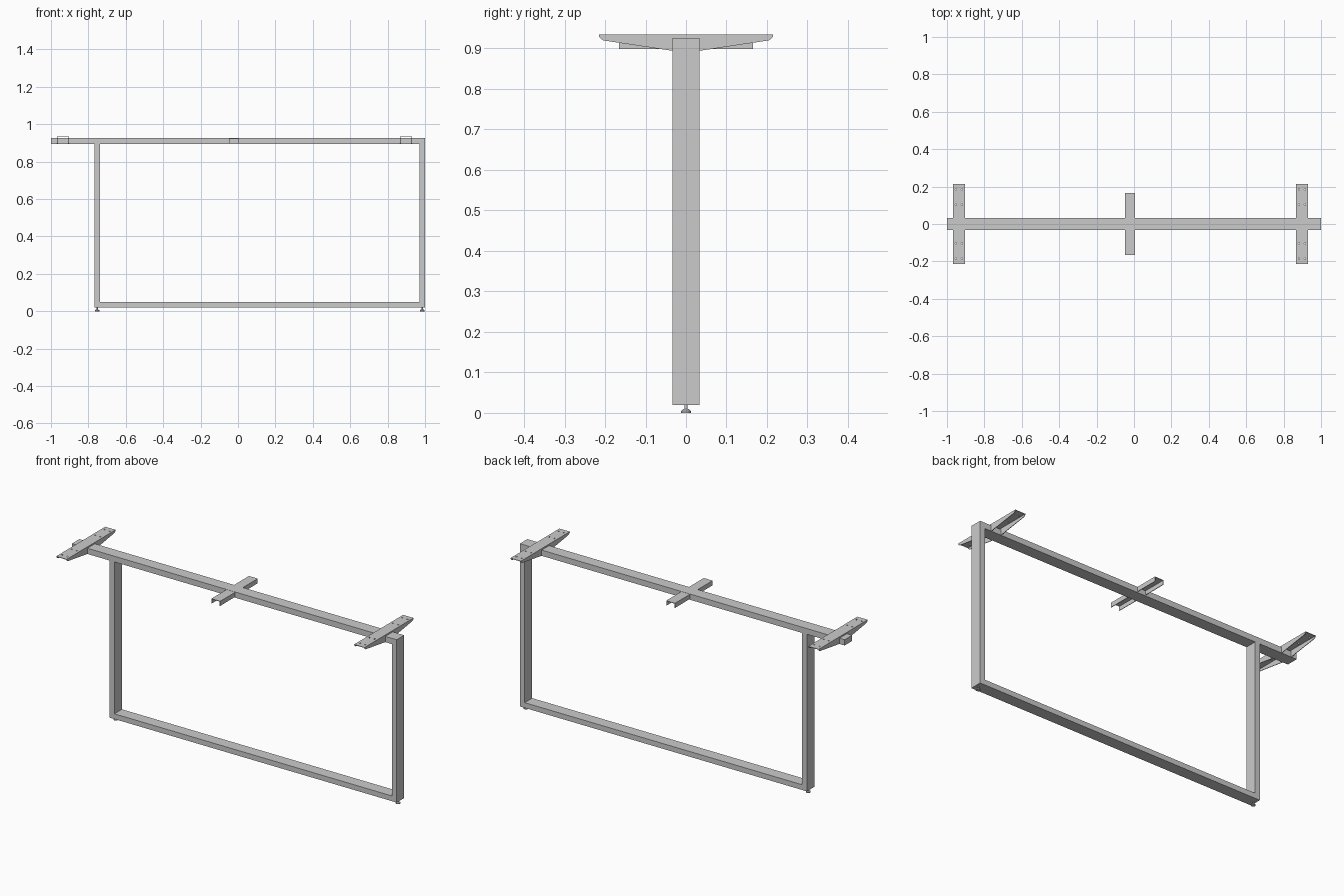
import bpy, bmesh
from mathutils import Matrix, Vector

if "Cube" in bpy.data.objects:
    bpy.data.objects.remove(bpy.data.objects["Cube"])


def finish(name, bm):
    bmesh.ops.recalc_face_normals(bm, faces=bm.faces)
    me = bpy.data.meshes.new(name)
    bm.to_mesh(me)
    bm.free()
    ob = bpy.data.objects.new(name, me)
    bpy.context.collection.objects.link(ob)
    return ob


def box(name, x0, x1, y0, y1, z0, z1):
    bm = bmesh.new()
    bmesh.ops.create_cube(bm, size=1)
    bmesh.ops.scale(bm, vec=(x1 - x0, y1 - y0, z1 - z0), verts=bm.verts)
    bmesh.ops.translate(bm, vec=((x0 + x1) / 2, (y0 + y1) / 2, (z0 + z1) / 2), verts=bm.verts)
    return finish(name, bm)


def extrude_x(name, profile, x0, x1):
    bm = bmesh.new()
    face = bm.faces.new([bm.verts.new((x0, y, z)) for y, z in profile])
    geom = bmesh.ops.extrude_face_region(bm, geom=[face])["geom"]
    bmesh.ops.translate(bm, vec=(x1 - x0, 0, 0),
                        verts=[v for v in geom if isinstance(v, bmesh.types.BMVert)])
    return finish(name, bm)


def cylinders(name, pieces, sides):
    bm = bmesh.new()
    for x, y, z0, z1, r0, r1 in pieces:
        bmesh.ops.create_cone(bm, cap_ends=True, segments=sides, radius1=r0, radius2=r1,
                              depth=z1 - z0,
                              matrix=Matrix.Translation(Vector((x, y, (z0 + z1) / 2))))
    return finish(name, bm)


def cut(ob, cutter):
    cutter.hide_render = True
    mod = ob.modifiers.new("cut", 'BOOLEAN')
    mod.operation = 'DIFFERENCE'
    mod.solver = 'EXACT'
    mod.object = cutter
    bpy.context.view_layer.objects.active = ob
    bpy.ops.object.modifier_apply(modifier=mod.name)
    bpy.data.objects.remove(cutter)


W = 0.033            # half depth of the tubes
BOT, TOP = 0.894, 0.926

# Rectangular frame tubes
box("top_beam", -1, 0.97, -W, W, BOT, TOP)
box("right_post", 0.97, 1, -W, W, 0.02, TOP)
box("left_post", -0.767, -0.738, -W, W, 0.02, BOT)
box("bottom_beam", -0.738, 0.97, -W, W, 0.02, 0.049)

# Levelling feet
for side, x in (("left", -0.753), ("right", 0.985)):
    foot = cylinders(side + "_foot", [(x, 0, 0, 0.005, 0.012, 0.012),
                                      (x, 0, 0.005, 0.009, 0.012, 0.007),
                                      (x, 0, 0.009, 0.021, 0.004, 0.004)], 20)
    bpy.context.view_layer.objects.active = foot
    foot.select_set(True)
    bpy.ops.object.shade_smooth_by_angle()
    foot.select_set(False)

# Tapered, drilled channel brackets under the desktop
half = [(0.035, 0.8945), (0.205, 0.920), (0.215, 0.929), (0.215, 0.934)]
profile = half + [(-y, z) for y, z in reversed(half)]
for side, x in (("left", -0.936), ("right", 0.898)):
    bracket = extrude_x(side + "_bracket", profile, x - 0.032, x + 0.032)
    cut(bracket, box("channel_cutter", x - 0.029, x + 0.029, -0.3, 0.3, 0.8, 0.931))
    cut(bracket, cylinders("drills", [(x + dx, y, 0.92, 0.95, 0.004, 0.004)
                                      for dx in (-0.016, 0.016)
                                      for y in (-0.185, -0.103, 0.103, 0.185)], 12))

# Middle support: a short open channel on each side of the beam
for name, y0, y1 in (("front", -0.165, -W), ("back", W, 0.165)):
    arm = box(name + "_middle_support", -0.048, 0.006, y0, y1, 0.899, 0.925)
    cut(arm, box("arm_cutter", -0.045, 0.003, -0.3, 0.3, 0.8, 0.922))
